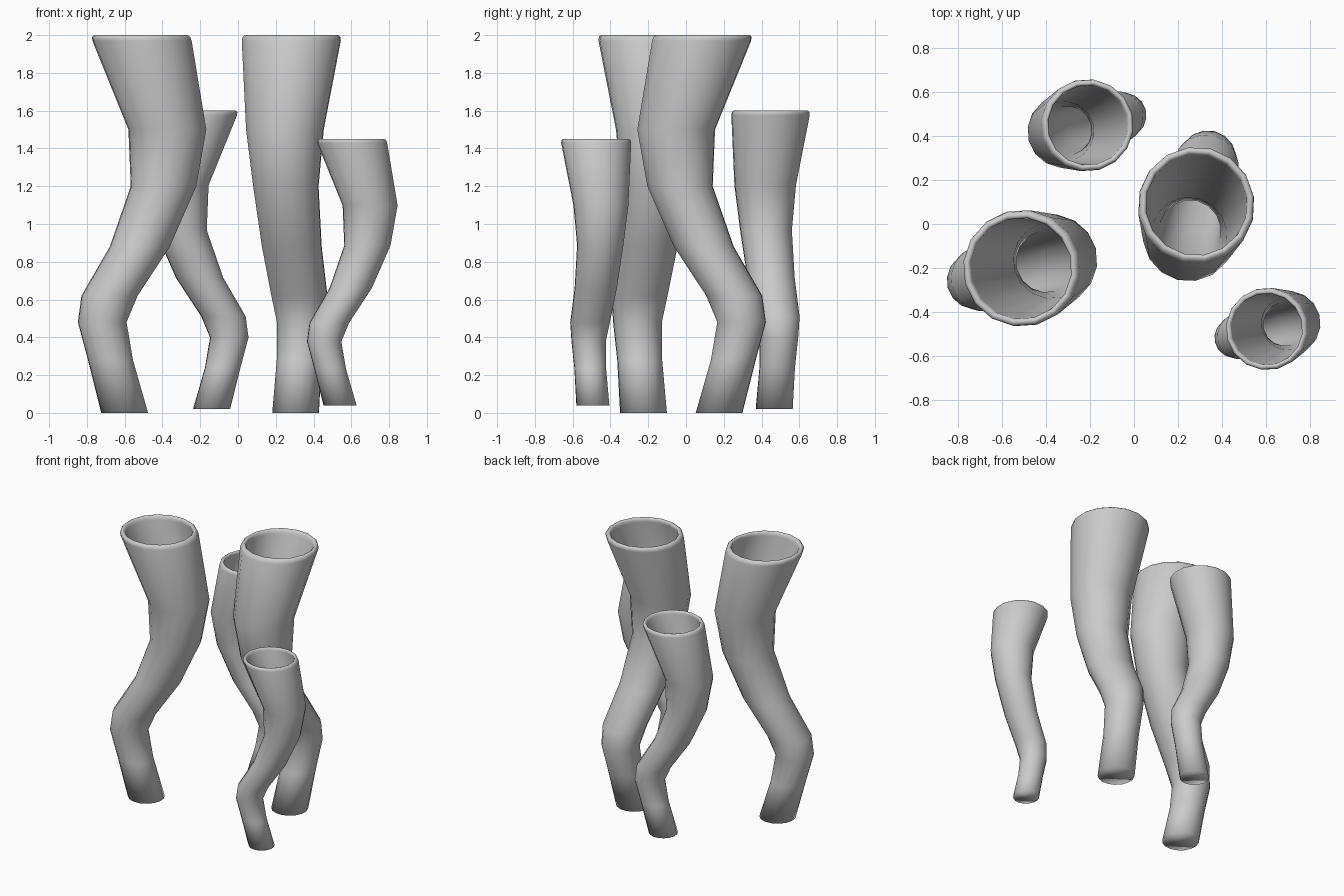
import bpy, bmesh, math

if "Cube" in bpy.data.objects:
    bpy.data.objects.remove(bpy.data.objects["Cube"], do_unlink=True)

mat = bpy.data.materials.new("plain grey")
mat.use_nodes = True
colour = (0.6, 0.6, 0.6, 1)
mat.diffuse_color = colour
mat.node_tree.nodes["Principled BSDF"].inputs["Base Color"].default_value = colour

SIDES = 16
WALL = 0.035
# Swaying tube: (sideways offset, height, radius)
OUTER = [(0, 0, .125), (-.078, .28, .12), (-.123, .48, .13), (-.083, .62, .15),
         (.083, .88, .16), (.213, 1.2, .175), (.234, 1.5, .208), (.095, 1.97, .265)]
# Rounded rim at the mouth
RIM = [(.09, 1.99, .262), (.088, 2, .25), (.088, 2, .239), (.09, 1.99, .23)]
# Hollow inside, following the outer wall back down
INNER = [(u, max(z, .05), r - WALL) for u, z, r in reversed(OUTER)]


def make_tube(name, base, angle, scale):
    bm = bmesh.new()
    rings = []
    for u, z, r in OUTER + RIM + INNER:
        rings.append([bm.verts.new((u + r * math.cos(a), r * math.sin(a), z))
                      for a in (2 * math.pi * i / SIDES for i in range(SIDES))])
    for low, high in zip(rings, rings[1:]):
        for i in range(SIDES):
            j = (i + 1) % SIDES
            bm.faces.new((low[i], low[j], high[j], high[i]))
    bm.faces.new(rings[0][::-1])   # underside
    bm.faces.new(rings[-1])        # inner floor
    for face in bm.faces:
        face.smooth = True
    bmesh.ops.recalc_face_normals(bm, faces=bm.faces)
    mesh = bpy.data.meshes.new(name)
    bm.to_mesh(mesh)
    bm.free()
    mesh.materials.append(mat)
    tube = bpy.data.objects.new(name, mesh)
    tube.location = base
    tube.rotation_euler.z = math.radians(angle)
    tube.scale = (scale,) * 3
    bpy.context.collection.objects.link(tube)


make_tube("tall_right_tube", (-.60, -.225, 0), 15, 1)
make_tube("tall_left_tube", (.305, .175, 0), 256, 1)
make_tube("back_tube", (-.14, .467, .02), 195, .79)
make_tube("front_tube", (.54, -.493, .04), 15, .705)
